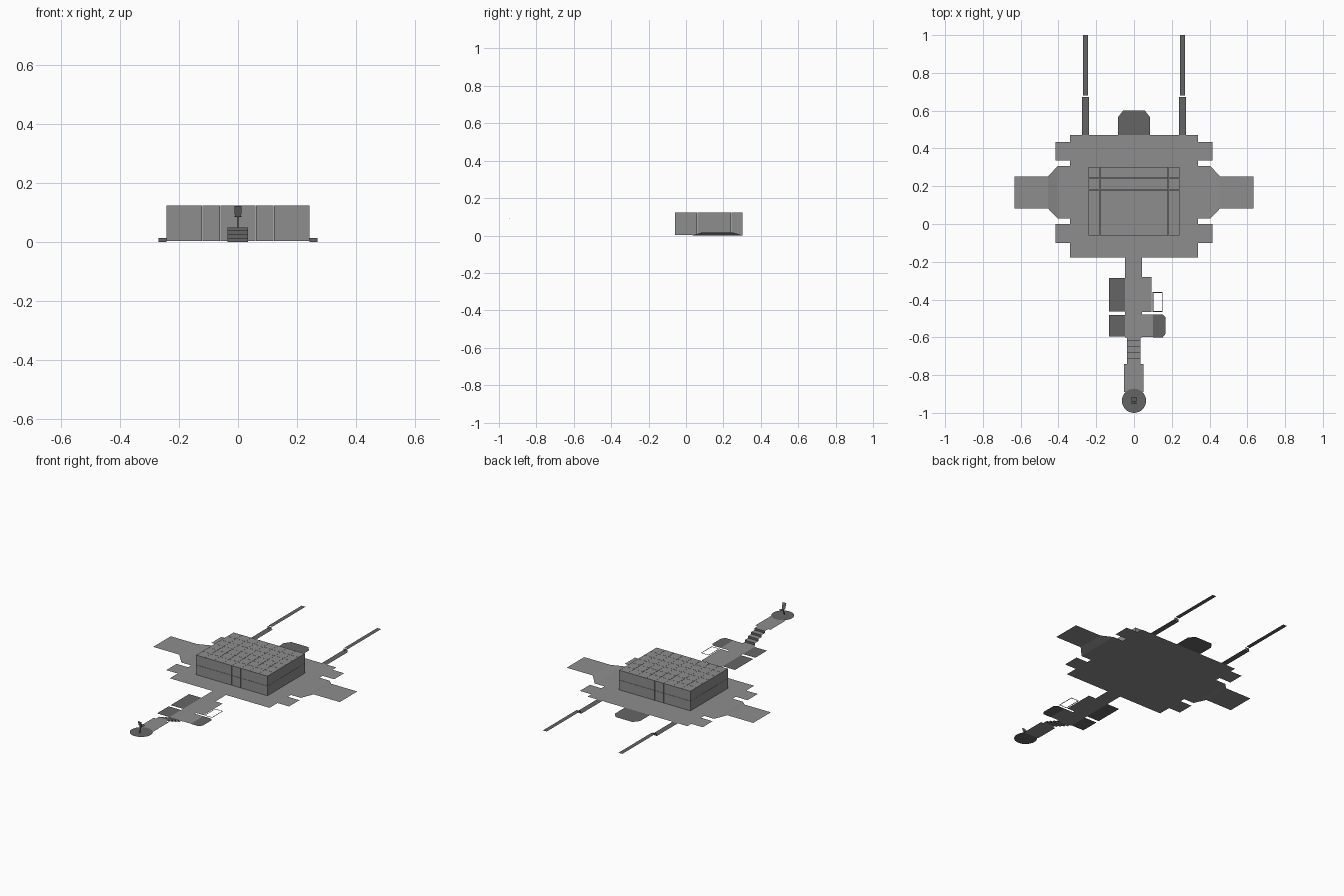
import bpy, bmesh, math

if "Cube" in bpy.data.objects:
    bpy.data.objects.remove(bpy.data.objects["Cube"])


def material(name, v):
    m = bpy.data.materials.new(name)
    m.diffuse_color = (v, v, v, 1)
    m.use_nodes = True
    m.node_tree.nodes["Principled BSDF"].inputs["Base Color"].default_value = m.diffuse_color
    return m


LIGHT = material("light_grey", 0.27)
DARK = material("dark_grey", 0.13)


def sheets(name, polys, mat):
    """Object made of thin flat polygons given by their 3D corners."""
    bm = bmesh.new()
    for p in polys:
        f = bm.faces.new([bm.verts.new(c) for c in p])
        f.normal_update()
        if f.normal.z < 0:
            f.normal_flip()
    me = bpy.data.meshes.new(name)
    bm.to_mesh(me)
    bm.free()
    me.materials.append(mat)
    ob = bpy.data.objects.new(name, me)
    bpy.context.collection.objects.link(ob)
    return ob


def flat(pts, z=0.0):
    return [(x, y, z) for x, y in pts]


def rect(x0, x1, y0, y1, z=0.0):
    return flat([(x0, y0), (x1, y0), (x1, y1), (x0, y1)], z)


def mirror(polys):
    return polys + [[(-x, y, z) for x, y, z in reversed(p)] for p in polys]


# Main deck with its side tabs
sheets("main_deck", [rect(-.338, .338, -.177, .47)] + mirror([
    rect(.338, .416, .336, .433),
    rect(.338, .416, -.10, 0),
    rect(.338, .405, .03, .306)]), LIGHT)

# Side wings: a short tapered ramp up to a raised landing
UP = .015
sheets("side_wings", mirror([
    [(.405, .03, 0), (.455, .082, UP), (.455, .252, UP), (.405, .306, 0)],
    rect(.455, .632, .082, .252, UP)]), LIGHT)

# Rear tab
sheets("rear_tab", [flat([(-.085, .47), (.085, .47), (.085, .565), (.058, .60),
                          (-.058, .60), (-.085, .565)])], DARK)

# Rear rails: low part, step, raised part
sheets("rear_rails", mirror([
    rect(.238, .274, .47, .672),
    [(.243, .673, 0), (.27, .673, 0), (.27, .673, .014), (.243, .673, .014)],
    rect(.243, .269, .68, 1.0, .014)]), DARK)

# Forward walkway and its side platforms
sheets("walkway", [
    rect(-.048, .043, -.60, -.177),
    rect(.043, .092, -.466, -.28),
    rect(.043, .10, -.598, -.478),
    rect(-.037, .035, -.617, -.60)], LIGHT)
sheets("walkway_platforms", [
    rect(-.132, -.048, -.463, -.286),
    rect(-.132, -.048, -.595, -.482),
    flat([(.10, -.60), (.152, -.60), (.168, -.58), (.168, -.495),
          (.152, -.478), (.10, -.478)])], DARK)

# Open frame beside the walkway
t = .005
sheets("open_frame", [
    rect(.097, .152, -.466, -.466 + t), rect(.097, .152, -.36 - t, -.36),
    rect(.097, .097 + t, -.466 + t, -.36 - t),
    rect(.152 - t, .152, -.466 + t, -.36 - t)], DARK)

# Stairs climbing toward the front
N, TOP = 4, .05
Y0, Y1 = -.617, -.742
treads, risers = [], []
for i in range(N):
    ya = Y0 + (Y1 - Y0) * i / N
    yb = Y0 + (Y1 - Y0) * (i + 1) / N
    za, zb = TOP * i / N, TOP * (i + 1) / N
    risers.append([(-.036, ya, za), (.034, ya, za), (.034, ya, zb), (-.036, ya, zb)])
    treads.append(rect(-.036, .034, yb, ya, zb))
sheets("stair_treads", treads, LIGHT)
sheets("stair_risers", risers, DARK)

# Raised front bridge with its round end
sheets("bridge", [rect(-.052, .05, -.89, -.742, TOP)], LIGHT)
sheets("round_platform", [flat([(.064 * math.cos(a * math.pi / 16),
                                 -.936 + .064 * math.sin(a * math.pi / 16))
                                for a in range(32)], TOP + .001)], DARK)

# Seat: pedestal, cushion, backrest
w = .012
sheets("seat", [
    [(-.004, -.952, TOP), (.004, -.952, TOP), (.004, -.94, .085), (-.004, -.94, .085)],
    [(-w, -.94, .086), (w, -.94, .086), (w, -.915, .089), (-w, -.915, .089)],
    [(-.006, -.94, .086), (.006, -.94, .086), (w, -.944, .095), (w, -.953, .122),
     (-w, -.953, .122), (-w, -.944, .095)]], DARK)

# Block of stacked cubes with hairline joints
S, GAP = .0605, .001
bm = bmesh.new()
for i in range(8):
    for j in range(6):
        for k in range(2):
            r = bmesh.ops.create_cube(bm, size=S - GAP)
            bmesh.ops.translate(bm, verts=r["verts"], vec=(
                (i - 3.5) * S, .121 + (j - 2.5) * S, .003 + (k + .5) * S))
me = bpy.data.meshes.new("cube_block")
bm.to_mesh(me)
bm.free()
me.materials.append(LIGHT)
bpy.context.collection.objects.link(bpy.data.objects.new("cube_block", me))
